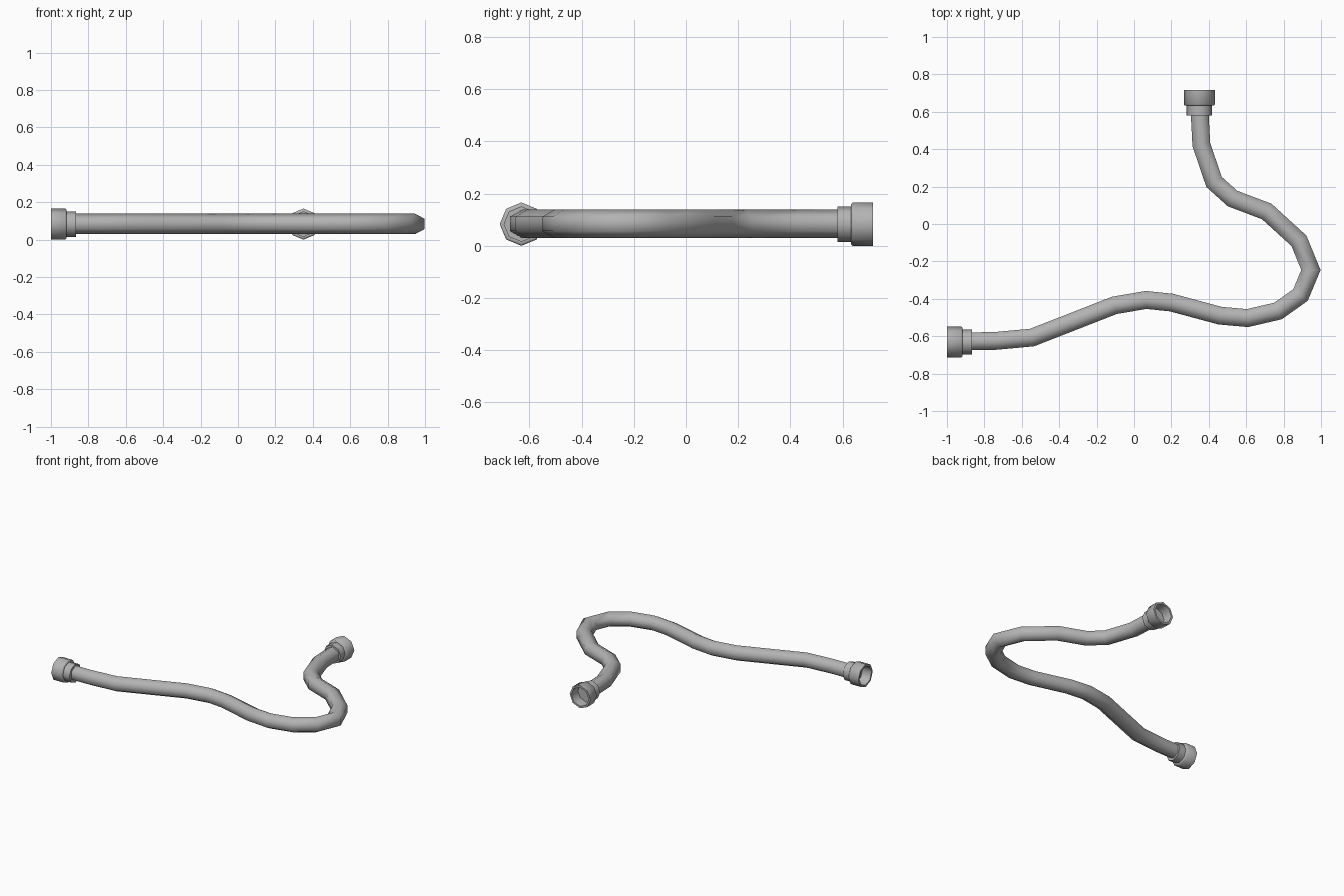
import bpy, bmesh
from math import pi, sin, cos, radians
from mathutils import Vector, Matrix

cube = bpy.data.objects.get("Cube")
if cube:
    bpy.data.objects.remove(cube)

grey = bpy.data.materials.new("Steel grey")
grey.use_nodes = True
colour = (0.45, 0.45, 0.45, 1)
grey.diffuse_color = colour
grey.node_tree.nodes["Principled BSDF"].inputs["Base Color"].default_value = colour

HEIGHT = 0.084
UP = Vector((0, 0, 1))


def finish(bm, name, smooth_angle):
    bmesh.ops.remove_doubles(bm, verts=bm.verts, dist=0.0001)
    bmesh.ops.recalc_face_normals(bm, faces=bm.faces)
    mesh = bpy.data.meshes.new(name)
    bm.to_mesh(mesh)
    bm.free()
    mesh.materials.append(grey)
    obj = bpy.data.objects.new(name, mesh)
    bpy.context.collection.objects.link(obj)
    bpy.ops.object.select_all(action='DESELECT')
    obj.select_set(True)
    bpy.context.view_layer.objects.active = obj
    bpy.ops.object.shade_smooth_by_angle(angle=radians(smooth_angle))
    return obj


def bridge(bm, rings):
    for a, b in zip(rings, rings[1:]):
        n = len(a)
        for i in range(n):
            j = (i + 1) % n
            bm.faces.new((a[i], a[j], b[j], b[i]))


def hose(name, path, radius, sides):
    """Sweep a polygon along a flat path with mitred bends."""
    points = [Vector((x, y, HEIGHT)) for x, y in path]
    bm = bmesh.new()
    rings = []
    for k, p in enumerate(points):
        before = (p - points[k - 1]).normalized() if k else None
        after = (points[k + 1] - p).normalized() if k + 1 < len(points) else None
        before, after = before or after, after or before
        along = (before + after).normalized()
        across = UP.cross(along) / along.dot(before)
        rings.append([bm.verts.new(p + radius * (cos(t) * UP + sin(t) * across))
                      for t in (2 * pi * i / sides for i in range(sides))])
    bridge(bm, rings)
    bm.faces.new(rings[0])
    bm.faces.new(rings[-1])
    return finish(bm, name, 65)


def coupling(name, centre, turn):
    """Eight-sided socket nut and collar, open towards local -x."""
    profile = [(0.07, 0.001), (0.07, 0.066), (0, 0.069), (0, 0.083), (0.077, 0.083),
               (0.083, 0.077), (0.083, 0.068), (0.135, 0.068), (0.135, 0.001)]
    bm = bmesh.new()
    rings = [[bm.verts.new((d, r * cos(t), r * sin(t)))
              for t in (i * pi / 4 for i in range(8))] for d, r in profile]
    bridge(bm, rings)
    bm.faces.new(rings[0])
    bm.faces.new(rings[-1])
    bm.transform(Matrix.Translation((*centre, HEIGHT - 0.001)) @ Matrix.Rotation(turn, 4, 'Z'))
    return finish(bm, name, 50)


# Hose centre line, from the left-hand coupling round to the rear one
path = [(-0.9, -0.628), (-0.74, -0.625), (-0.545, -0.607), (-0.105, -0.435),
        (0.065, -0.406), (0.2, -0.42), (0.46, -0.49), (0.607, -0.503),
        (0.77, -0.465), (0.89, -0.38), (0.946, -0.246), (0.882, -0.09),
        (0.71, 0.067), (0.527, 0.136), (0.428, 0.225), (0.36, 0.425), (0.35, 0.62)]
hose("hose", path, 0.055, 6)

# End couplings
coupling("side_coupling", (-1, -0.631), 0)
coupling("rear_coupling", (0.35, 0.716), -pi / 2)
